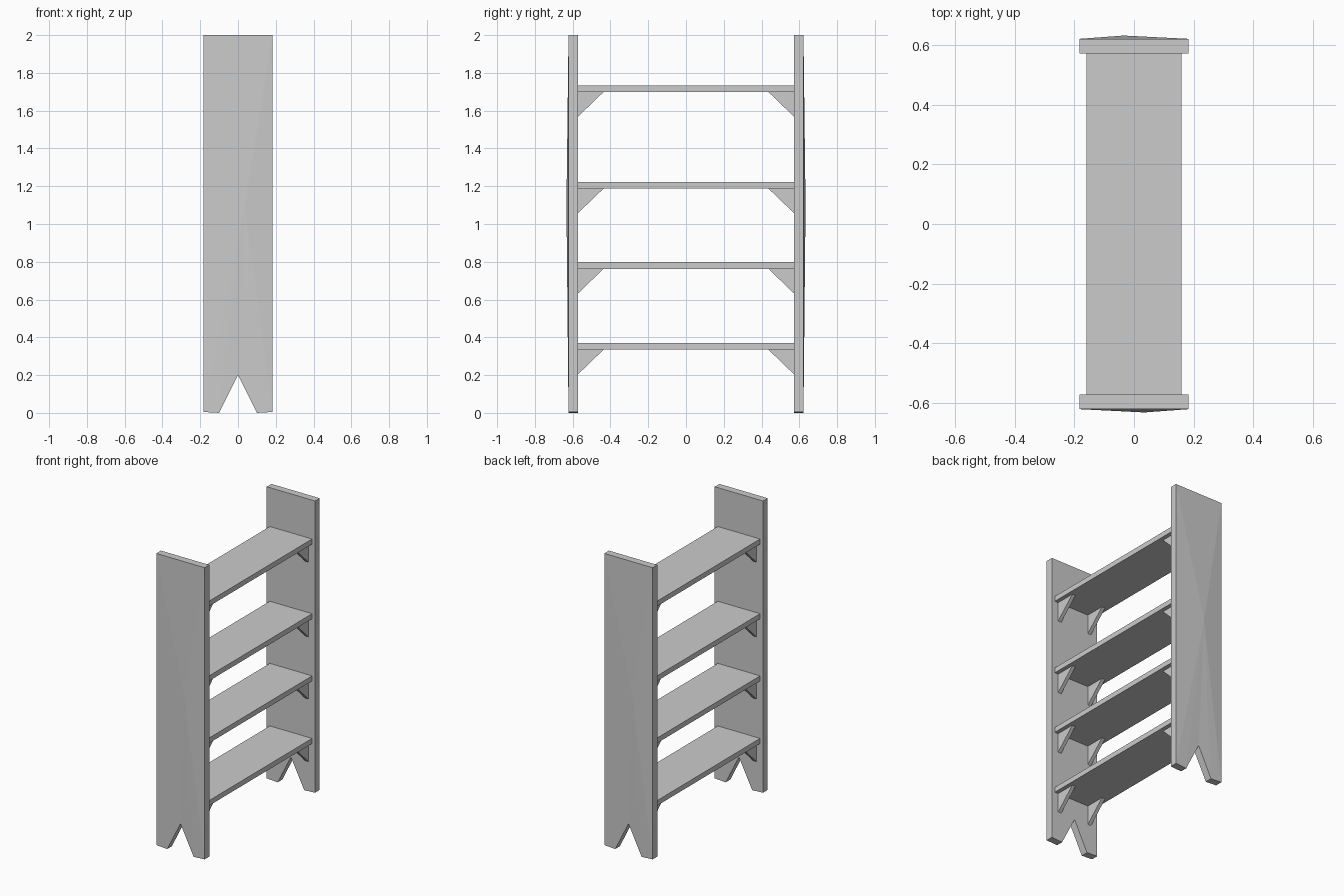
import bpy, bmesh
from mathutils import Vector

old = bpy.data.objects.get("Cube")
if old:
    bpy.data.objects.remove(old, do_unlink=True)

grey = bpy.data.materials.new("plain grey")
grey.use_nodes = True
colour = (0.6, 0.6, 0.6, 1)
grey.diffuse_color = colour
grey.node_tree.nodes["Principled BSDF"].inputs["Base Color"].default_value = colour


def finish(bm, name):
    bmesh.ops.recalc_face_normals(bm, faces=bm.faces)
    mesh = bpy.data.meshes.new(name)
    bm.to_mesh(mesh)
    bm.free()
    mesh.materials.append(grey)
    obj = bpy.data.objects.new(name, mesh)
    bpy.context.collection.objects.link(obj)
    return obj


def extrude_outline(points, direction):
    """Solid from a flat outline; returns the mesh and its starting cap."""
    bm = bmesh.new()
    cap = bm.faces.new([bm.verts.new(p) for p in points])
    new = bmesh.ops.extrude_face_region(bm, geom=[cap], use_keep_orig=True)["geom"]
    moved = [v for v in new if isinstance(v, bmesh.types.BMVert)]
    bmesh.ops.translate(bm, verts=moved, vec=direction)
    return bm, cap


# Upright end boards with a V cut foot and a slightly bowed outer face
outline = [(-0.183, 0.005), (-0.1, 0), (0, 0.2), (0.1, 0),
           (0.183, 0.005), (0.183, 2), (-0.183, 2)]
for name, side in (("front_end_board", -1), ("back_end_board", 1)):
    pts = [(x, side * 0.622, z) for x, z in outline]
    bm, cap = extrude_outline(pts, (0, -side * 0.05, 0))
    centre = bmesh.ops.poke(bm, faces=[cap])["verts"][0]
    centre.co = Vector((-side * 0.035, side * 0.633, 1.1))
    finish(bm, name)

# Shelves, each carried by four triangular brackets
for number, top in enumerate((0.37, 0.798, 1.223, 1.734), 1):
    bm = bmesh.new()
    bmesh.ops.create_cube(bm, size=1)
    bmesh.ops.scale(bm, vec=(0.32, 1.15, 0.035), verts=bm.verts)
    bmesh.ops.translate(bm, vec=(0, 0, top - 0.0175), verts=bm.verts)
    finish(bm, f"shelf_{number}")

    under = top - 0.034
    for end_name, end in (("front", -1), ("back", 1)):
        for side_name, side in (("right", -1), ("left", 1)):
            x = side * 0.12 - 0.0125
            pts = [(x, end * 0.573, under), (x, end * 0.435, under),
                   (x, end * 0.573, under - 0.133)]
            bm, _ = extrude_outline(pts, (0.025, 0, 0))
            finish(bm, f"bracket_{number}_{end_name}_{side_name}")
